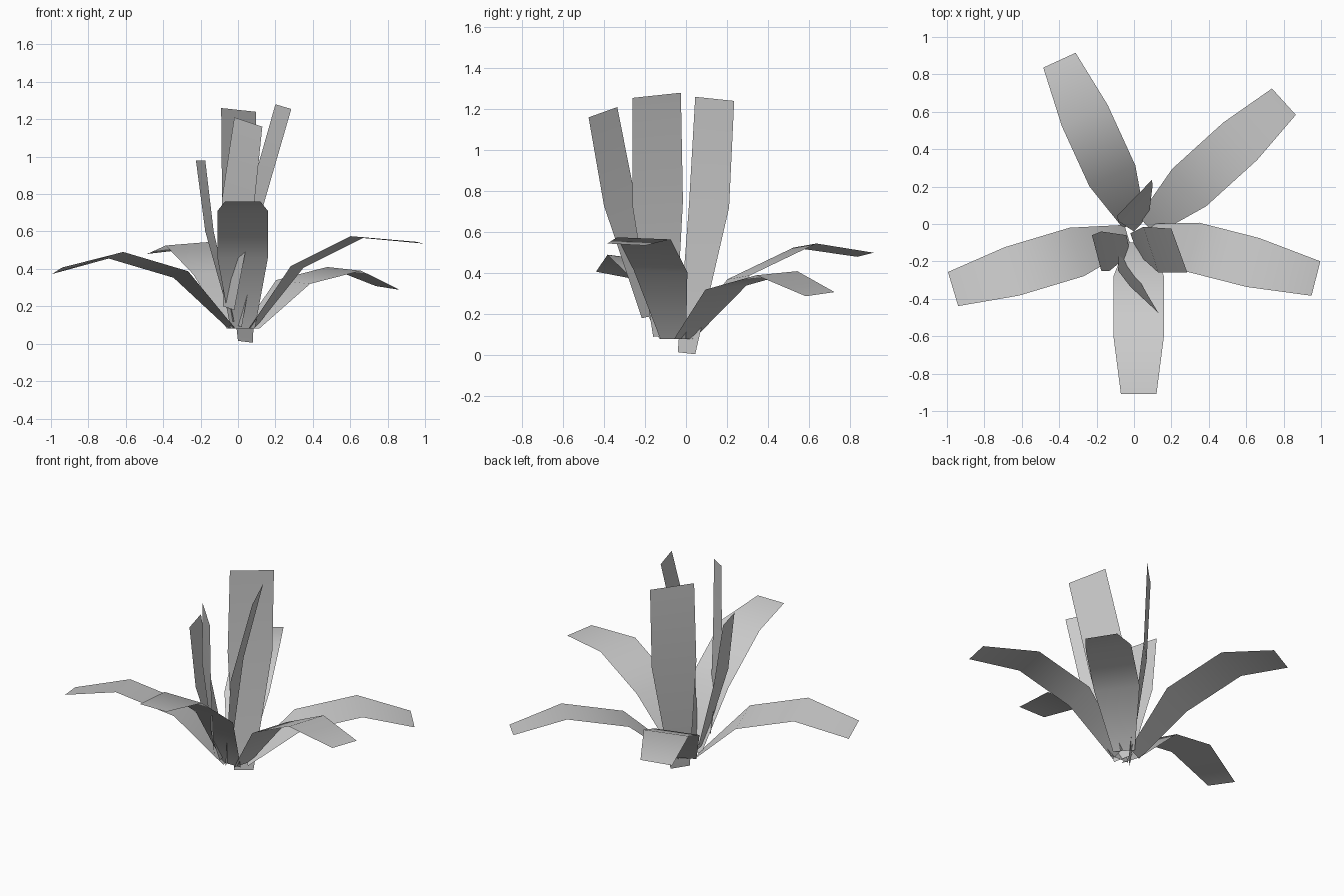
import bpy
from math import radians, cos, sin
from mathutils import Vector


def leaf(name, rows):
    """Thin leaf strip from a list of (left, right) edge points."""
    verts = [p for row in rows for p in row]
    faces = [(2 * i, 2 * i + 1, 2 * i + 3, 2 * i + 2) for i in range(len(rows) - 1)]
    mesh = bpy.data.meshes.new(name)
    mesh.from_pydata(verts, [], faces)
    obj = bpy.data.objects.new(name, mesh)
    bpy.context.collection.objects.link(obj)
    for p in mesh.polygons:
        p.use_smooth = True
    return obj


CENTER = Vector((0.025, -0.05, 0))
WIDTHS = (0.13, 0.27, 0.27, 0.19)

# Arching outer leaves: azimuth, sideways roll, (radius, height) of each row
outer = [
    (196.7, 0.035, [(0.06, 0.08), (0.345, 0.37), (0.707, 0.473), (1.036, 0.39)]),
    (-14.3, -0.01, [(0.05, 0.08), (0.30, 0.41), (0.63, 0.57), (0.978, 0.54)]),
    (-90.0, 0.0, [(0.05, 0.08), (0.23, 0.46), (0.55, 0.71), (0.86, 0.76)]),
    (114.6, -0.02, [(0.06, 0.08), (0.338, 0.38), (0.693, 0.535), (1.018, 0.49)]),
    (42.2, 0.02, [(0.06, 0.08), (0.364, 0.33), (0.733, 0.40), (1.048, 0.298)]),
]
for n, (az, roll, path) in enumerate(outer):
    a = radians(az)
    out = Vector((cos(a), sin(a), 0))
    left = Vector((-sin(a), cos(a), 0))
    rows = []
    for i, ((r, z), w) in enumerate(zip(path, WIDTHS)):
        mid = CENTER + out * r + Vector((0, 0, z))
        side = left * w / 2 + Vector((0, 0, roll / 2 if i else 0))
        rows.append((mid + side, mid - side))
    leaf(f"outer_leaf_{n + 1}", rows)

# Upright inner leaves: edge points at bottom, bend and tip
inner = {
    "front": [((-0.02, -0.215, 0.18), (-0.08, -0.14, 0.20)),
              ((0.085, -0.40, 0.73), (-0.085, -0.25, 0.78)),
              ((0.13, -0.475, 1.16), (-0.02, -0.335, 1.21))],
    "right": [((0.02, -0.16, 0.09), (-0.02, -0.05, 0.10)),
              ((0.13, -0.26, 0.72), (0.05, -0.015, 0.75)),
              ((0.285, -0.26, 1.255), (0.20, -0.025, 1.28))],
    "back": [((0.08, 0.045, 0.005), (0.0, -0.04, 0.015)),
             ((0.10, 0.21, 0.72), (-0.085, 0.015, 0.74)),
             ((0.095, 0.235, 1.24), (-0.09, 0.045, 1.26))],
    "left": [((-0.04, -0.06, 0.12), (-0.02, -0.16, 0.12)),
             ((-0.175, -0.04, 0.60), (-0.13, -0.25, 0.60)),
             ((-0.225, -0.06, 0.98), (-0.175, -0.25, 0.98))],
}
for side, rows in inner.items():
    leaf(f"inner_leaf_{side}", rows)
